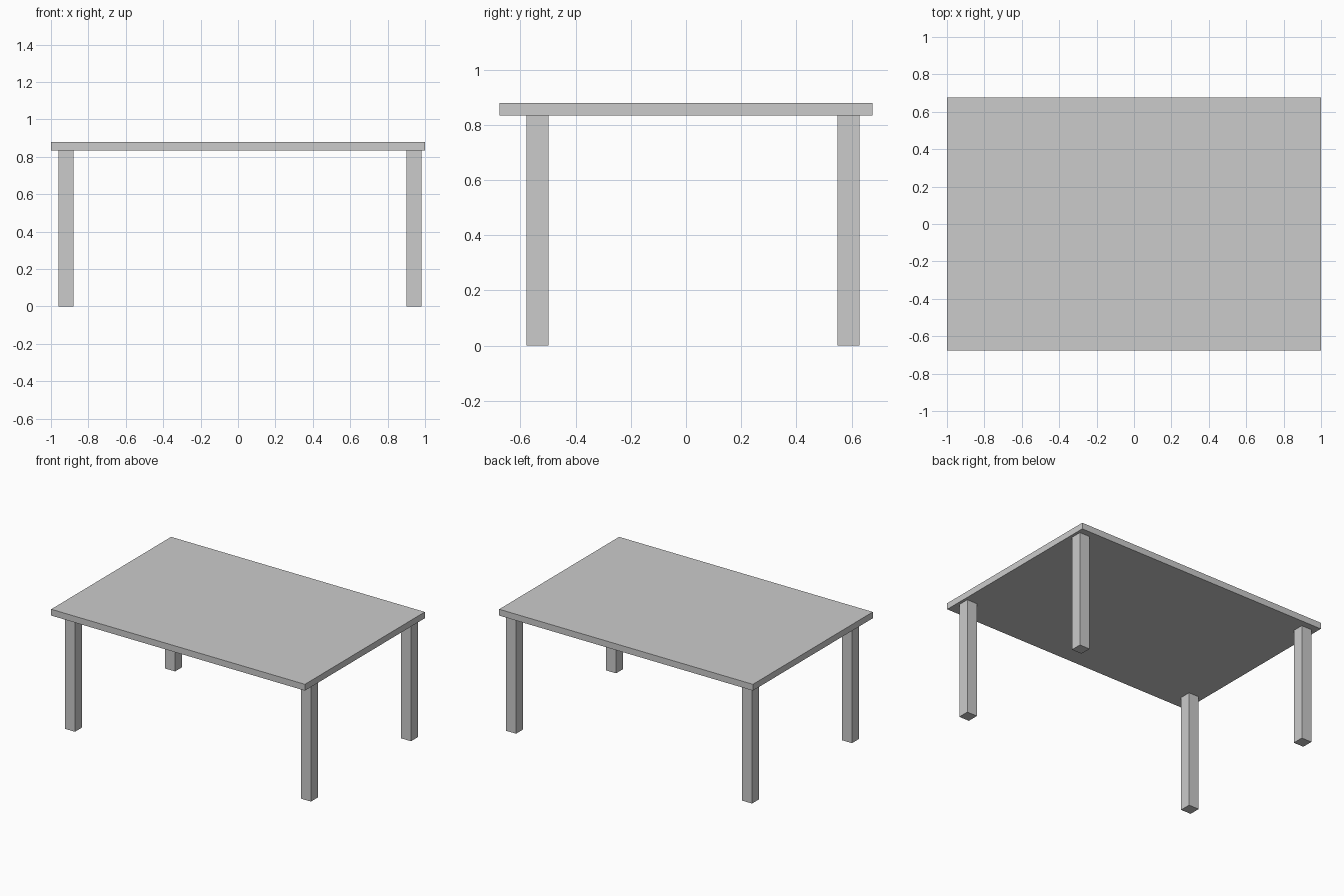
import bpy

if "Cube" in bpy.data.objects:
    bpy.data.objects.remove(bpy.data.objects["Cube"])

def box(name, x0, x1, y0, y1, z0, z1):
    bpy.ops.mesh.primitive_cube_add(size=1, location=((x0 + x1) / 2, (y0 + y1) / 2, (z0 + z1) / 2))
    ob = bpy.context.object
    ob.name = name
    ob.scale = (x1 - x0, y1 - y0, z1 - z0)
    bpy.ops.object.transform_apply(location=False, rotation=False, scale=True)
    return ob

TOP, UNDER, LEG = 0.878, 0.833, 0.08

# Table top
box("table_top", -1, 1, -0.675, 0.675, UNDER, TOP)

# Four square legs, slightly off-centre under the top
for side, x in (("left", -0.96), ("right", 0.90)):
    for end, y in (("front", -0.578), ("back", 0.548)):
        box(f"{end}_{side}_leg", x, x + LEG, y, y + LEG, 0, UNDER)
